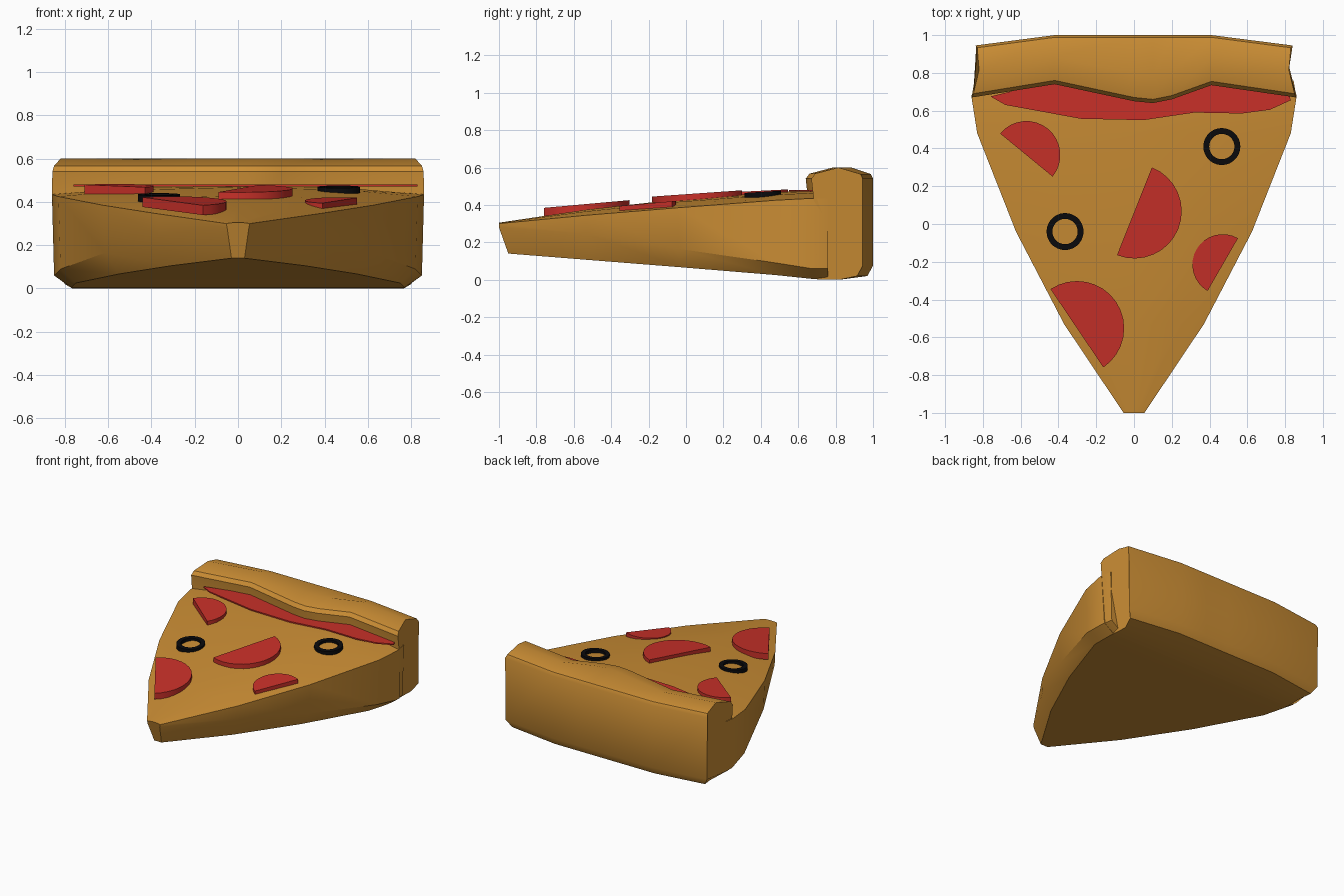
import bpy, bmesh, math
from mathutils import Vector

if "Cube" in bpy.data.objects:
    bpy.data.objects.remove(bpy.data.objects["Cube"])


def material(name, rgb):
    m = bpy.data.materials.new(name)
    m.diffuse_color = (*rgb, 1)
    m.use_nodes = True
    m.node_tree.nodes["Principled BSDF"].inputs["Base Color"].default_value = m.diffuse_color
    return m


DOUGH = material("baked dough", (0.60, 0.27, 0.035))
RED = material("tomato red", (0.58, 0.03, 0.022))
BLACK = material("olive black", (0.003, 0.003, 0.004))


def finish(name, bm, mat, angle=35):
    bmesh.ops.recalc_face_normals(bm, faces=bm.faces)
    me = bpy.data.meshes.new(name)
    bm.to_mesh(me)
    bm.free()
    me.materials.append(mat)
    ob = bpy.data.objects.new(name, me)
    bpy.context.collection.objects.link(ob)
    bpy.ops.object.select_all(action='DESELECT')
    ob.select_set(True)
    bpy.context.view_layer.objects.active = ob
    bpy.ops.object.shade_smooth_by_angle(angle=math.radians(angle))
    return ob


def loft(name, rings, mat, angle=35):
    """Skin closed rings of equal size and cap both ends."""
    bm = bmesh.new()
    vs = [[bm.verts.new(p) for p in r] for r in rings]
    n = len(vs[0])
    for a, b in zip(vs, vs[1:]):
        for i in range(n):
            j = (i + 1) % n
            bm.faces.new((a[i], a[j], b[j], b[i]))
    bm.faces.new(vs[0])
    bm.faces.new(vs[-1])
    return finish(name, bm, mat, angle)


def plate(name, outline, thick, top, mat):
    """Prism from a plan outline; top(x, y) gives the upper height."""
    bm = bmesh.new()
    up = [bm.verts.new((x, y, top(x, y))) for x, y in outline]
    lo = [bm.verts.new((x, y, top(x, y) - thick)) for x, y in outline]
    n = len(outline)
    bm.faces.new(up)
    bm.faces.new(lo[::-1])
    for i in range(n):
        j = (i + 1) % n
        bm.faces.new((up[i], lo[i], lo[j], up[j]))
    return finish(name, bm, mat)


# Slice body: y, half width, edge z, centre z, lower edge x/z, bottom y/x/z
sections = [
    (-1.00, 0.055, 0.300, 0.305, 0.050, 0.280, -0.95, 0.030, 0.140),
    (-0.53, 0.370, 0.345, 0.375, 0.365, 0.245, -0.51, 0.310, 0.105),
    (-0.04, 0.625, 0.385, 0.430, 0.615, 0.165, -0.03, 0.550, 0.067),
    (0.48, 0.830, 0.425, 0.468, 0.820, 0.090, 0.48, 0.750, 0.025),
    (0.67, 0.860, 0.435, 0.475, 0.850, 0.060, 0.67, 0.770, 0.005),
    (0.76, 0.845, 0.435, 0.475, 0.835, 0.060, 0.76, 0.765, 0.005),
]
rings = []
for y, w, ze, zc, wm, zm, yb, wb, zb in sections:
    half = [(0.6 * w, y, ze + 0.7 * (zc - ze)), (w, y, ze), (wm, y, zm), (wb, yb, zb)]
    rings.append([(0, y, zc)] + half + [(-x, a, z) for x, a, z in reversed(half)])
loft("slice_body", rings, DOUGH)

# Crust: stations across x, with the wavy front edge and bowed back
stations = [(-0.86, 0.67, 0.945), (-0.42, 0.74, 1.0), (0.0, 0.65, 1.0), (0.1, 0.64, 1.0),
            (0.2, 0.66, 1.0), (0.41, 0.735, 1.0), (0.86, 0.67, 0.945)]
end_x = [0.86, 0.858, 0.85, 0.82, 0.83, 0.84, 0.835, 0.80, 0.765, 0.77, 0.85]
rings = []
for x, f, b in stations:
    prof = [(f + 0.012, 0.435), (f, 0.54), (f + 0.02, 0.567), (f + 0.145, 0.6),
            (b - 0.012, 0.565), (b, 0.54), (b, 0.075), (b - 0.03, 0.02),
            (0.82, 0.0), (0.70, 0.002), (0.70, 0.06)]
    s = math.copysign(1, x)
    end = abs(x) > 0.8
    rings.append([(s * e if end else x, y, z) for (y, z), e in zip(prof, end_x)])
loft("crust", rings, DOUGH)

# Tomato sauce strip along the crust
sauce = [(-0.76, 0.675), (-0.68, 0.63), (-0.28, 0.557), (0.05, 0.55), (0.32, 0.59),
         (0.57, 0.585), (0.72, 0.605), (0.83, 0.655), (0.82, 0.69), (0.41, 0.76),
         (0.2, 0.69), (0.1, 0.67), (0.0, 0.68), (-0.42, 0.76)]
plate("sauce_strip", sauce, 0.009, lambda x, y: 0.480, RED)

# Half-disc sausage slices: centre, radius, facing angle, top z, slope
slices = [(-0.302, -0.552, 0.250, 34, 0.403, 0.09),
          (-0.570, 0.365, 0.180, 50.6, 0.474, 0.05),
          (0.0025, 0.0675, 0.250, -21.7, 0.462, 0.07),
          (0.470, -0.215, 0.161, 150, 0.407, 0.09)]
for i, (cx, cy, r, a, z, k) in enumerate(slices):
    pts = []
    for s in range(17):
        t = math.radians(a - 90 + 180 * s / 16)
        pts.append((cx + r * math.cos(t), cy + r * math.sin(t)))
    plate(f"sausage_slice_{i + 1}", pts, 0.045,
          lambda x, y: z + k * (y - cy), RED)

# Olive rings: washers swept around their centre
for i, (cx, cy, z) in enumerate([(-0.365, -0.04, 0.435), (0.465, 0.41, 0.470)]):
    bm = bmesh.new()
    n = 28
    prof = [(0.067, 0), (0.098, 0), (0.098, -0.032), (0.067, -0.032)]
    vs = []
    for s in range(n):
        t = 2 * math.pi * s / n
        vs.append([bm.verts.new((cx + r * math.cos(t), cy + r * math.sin(t),
                                 z + h + 0.06 * r * math.sin(t))) for r, h in prof])
    for s in range(n):
        p, q = vs[s], vs[(s + 1) % n]
        for j in range(4):
            m = (j + 1) % 4
            bm.faces.new((p[j], p[m], q[m], q[j]))
    finish(f"olive_ring_{i + 1}", bm, BLACK)
